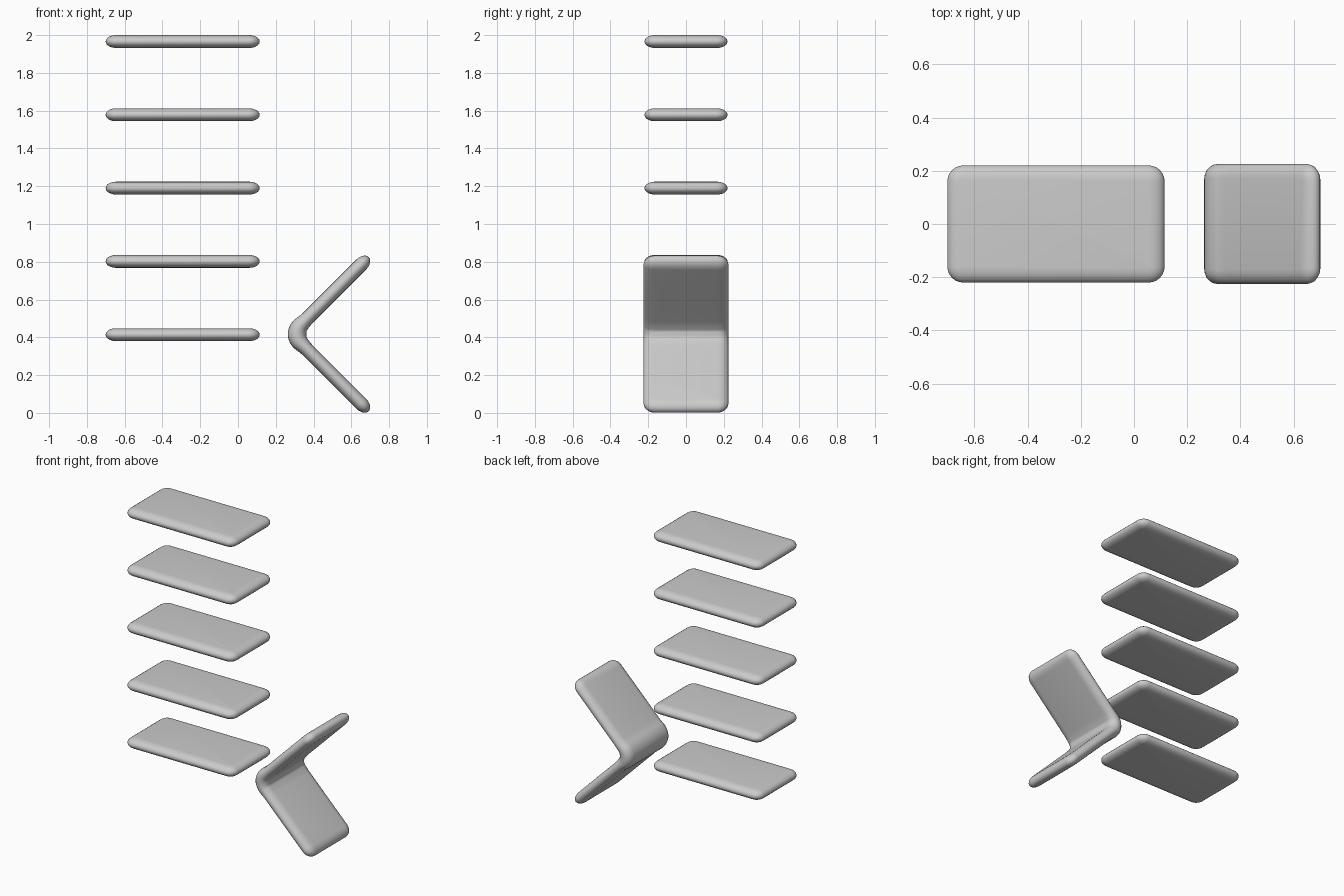
import bpy, bmesh
from math import sin, cos, pi, radians

if "Cube" in bpy.data.objects:
    bpy.data.objects.remove(bpy.data.objects["Cube"], do_unlink=True)

# Single pale grey finish
grey = bpy.data.materials.new("pale grey")
grey.use_nodes = True
COLOUR = (0.6, 0.6, 0.6, 1)
grey.diffuse_color = COLOUR
grey.node_tree.nodes["Principled BSDF"].inputs["Base Color"].default_value = COLOUR

CORNER, SOFT = 0.06, 0.055   # plan corner radius, depth of the rounded rim


def cushion(half_x, half_y, half_t, steps=10, segs=6):
    """Rounded slab made of stacked rounded rectangles with a soft rim."""
    bm = bmesh.new()
    rings = []
    for i in range(steps + 1):
        t = -pi / 2 + pi * i / steps
        r = CORNER - SOFT * (1 - cos(t))
        ring = []
        for q, (sx, sy) in enumerate([(1, 1), (-1, 1), (-1, -1), (1, -1)]):
            for s in range(segs + 1):
                a = pi / 2 * (q + s / segs)
                ring.append(bm.verts.new((sx * (half_x - CORNER) + r * cos(a),
                                          sy * (half_y - CORNER) + r * sin(a),
                                          half_t * sin(t))))
        rings.append(ring)
    n = len(rings[0])
    for low, high in zip(rings, rings[1:]):
        for k in range(n):
            bm.faces.new((low[k], low[(k + 1) % n], high[(k + 1) % n], high[k]))
    bm.faces.new(rings[0][::-1])
    bm.faces.new(rings[-1])
    return bm


def finish(bm, name, location):
    bmesh.ops.recalc_face_normals(bm, faces=bm.faces)
    mesh = bpy.data.meshes.new(name)
    bm.to_mesh(mesh)
    bm.free()
    mesh.materials.append(grey)
    obj = bpy.data.objects.new(name, mesh)
    obj.location = location
    bpy.context.collection.objects.link(obj)
    bpy.ops.object.select_all(action="DESELECT")
    obj.select_set(True)
    bpy.context.view_layer.objects.active = obj
    bpy.ops.object.shade_smooth_by_angle(angle=radians(50))


# Stack of five flat shelves
for i in range(5):
    finish(cushion(0.408, 0.22, 0.034), f"shelf_{i + 1}", (-0.293, 0, 0.414 + 0.388 * i))

# Bent panel: a slab cut into strips, then wrapped round a right-angled bend
BEND = 0.07
ARC = BEND * pi / 4
panel = cushion(0.562, 0.225, 0.037)
cuts = [ARC * k / 6 for k in range(-12, 13)] + [0.2, 0.35, -0.2, -0.35]
for u in cuts:
    bmesh.ops.bisect_plane(panel, geom=panel.verts[:] + panel.edges[:] + panel.faces[:],
                           plane_co=(u, 0, 0), plane_no=(1, 0, 0))
for v in panel.verts:
    u, y, w = v.co
    side = 1 if u >= 0 else -1
    d = abs(u)
    if d < 2 * ARC:                       # thicken towards the fold
        w *= 1 + 0.33 * cos(pi * d / (4 * ARC)) ** 2
    a = min(d, ARC) / BEND                # turn angle along the fold
    run = max(d - ARC, 0) * cos(pi / 4)
    x = BEND * (2 ** 0.5) - (BEND + w) * cos(a) + run
    z = (BEND + w) * sin(a) + run
    v.co = (x, y, side * z)
finish(panel, "bent_panel", (0.284, 0, 0.417))
